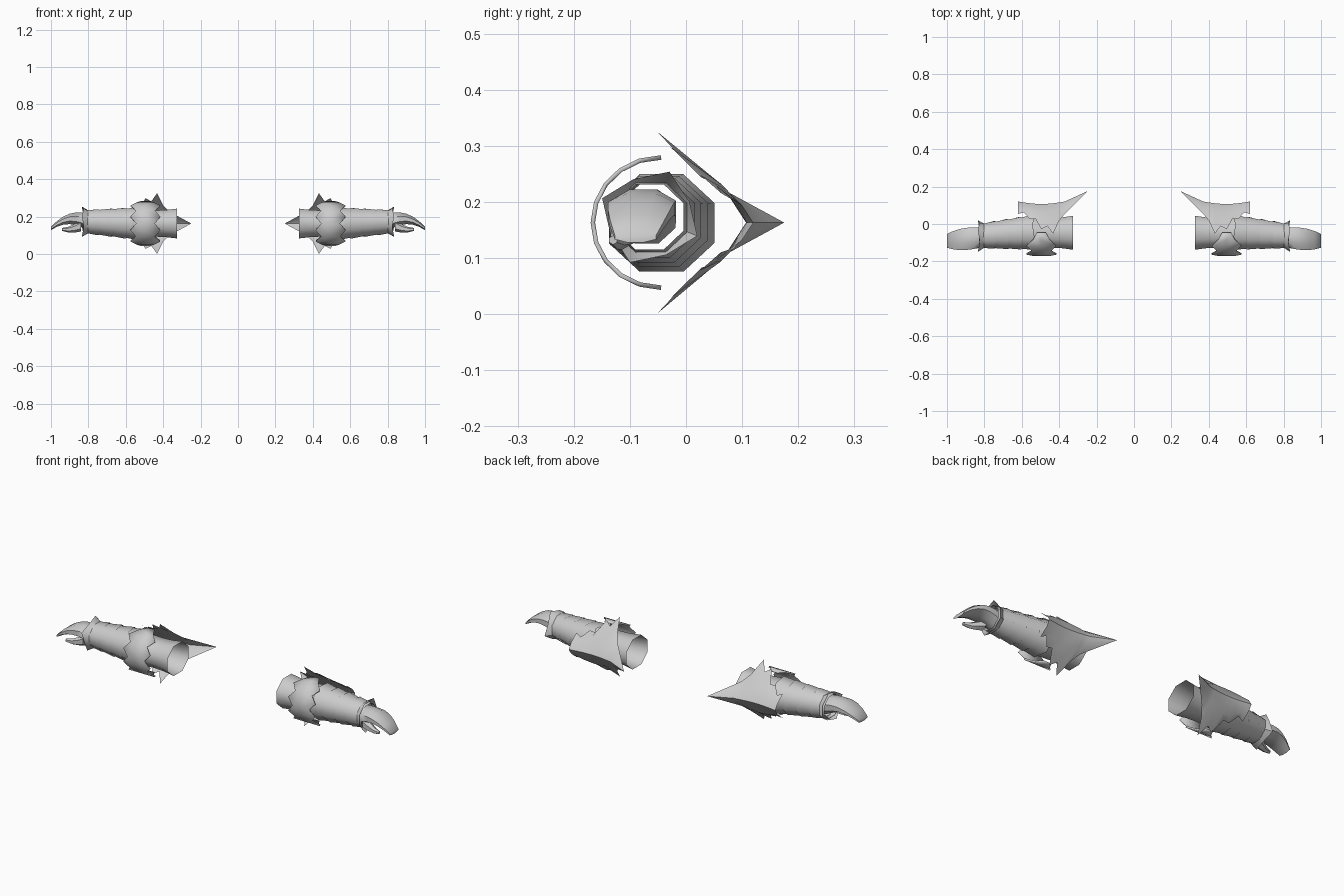
import bpy, bmesh, math
from mathutils import Vector

cube = bpy.data.objects.get("Cube")
if cube:
    bpy.data.objects.remove(cube, do_unlink=True)

shade = (0.6, 0.6, 0.6, 1)
grey = bpy.data.materials.new("plain_grey")
grey.use_nodes = True
grey.diffuse_color = shade
grey.node_tree.nodes["Principled BSDF"].inputs["Base Color"].default_value = shade

MID_Z = 0.163  # height of the arm axis


def finish(name, bm, thickness=0):
    """Turn a bmesh into a smooth part mirrored to both arms."""
    bmesh.ops.recalc_face_normals(bm, faces=bm.faces)
    mesh = bpy.data.meshes.new(name)
    bm.to_mesh(mesh)
    bm.free()
    mesh.materials.append(grey)
    for polygon in mesh.polygons:
        polygon.use_smooth = True
    mesh.set_sharp_from_angle(angle=math.radians(50))
    part = bpy.data.objects.new(name, mesh)
    bpy.context.collection.objects.link(part)
    if thickness:
        part.modifiers.new("thickness", 'SOLIDIFY').thickness = thickness
    part.modifiers.new("other_arm", 'MIRROR').use_mirror_merge = False


def skin(bm, rows, closed):
    """Bridge rows of points with quads."""
    grid = [[bm.verts.new(point) for point in row] for row in rows]
    count = len(grid[0])
    for near, far in zip(grid, grid[1:]):
        for i in range(count if closed else count - 1):
            j = (i + 1) % count
            bm.faces.new((near[i], near[j], far[j], far[i]))
    return grid


def tube(name, rings, caps=False):
    bm = bmesh.new()
    grid = skin(bm, rings, closed=True)
    if caps:
        bm.faces.new(grid[0])
        bm.faces.new(grid[-1])
    finish(name, bm)


def ring(x, y, z, width, height, sides=8, jag=0, flare=0):
    """Cross-section round the arm; jag and flare push out every other point."""
    points = []
    for i in range(sides):
        angle = math.tau * (i + 0.5) / sides
        size = 1 + flare * (i % 2)
        points.append((x + jag * (i % 2),
                       y + width * size * math.cos(angle),
                       z + height * size * math.sin(angle)))
    return points


def arm_ring(x, size=1, **options):
    """Cross-section that follows the taper of the forearm."""
    t = (x - 0.55) / 0.28
    return ring(x, -0.045 - 0.02 * t, MID_Z + 0.01 * t,
                size * (0.094 - 0.028 * t), size * (0.087 - 0.024 * t), **options)


def steps(count):
    return [i / count for i in range(count + 1)]


def bump(t):
    return math.sin(math.pi * t)


# Open upper sleeve, narrow in the middle
sleeve = []
for t in steps(4):
    radius = 0.086 + 0.012 * (2 * t - 1) ** 2
    sleeve.append(ring(0.327 + 0.24 * t, -0.047, MID_Z, radius, 0.88 * radius))
tube("upper_sleeve", sleeve)

# Overlapping forearm bands, each with a loose jagged rim
for i in range(4):
    start = 0.53 + 0.07 * i
    tube(f"forearm_band_{i + 1}", [
        arm_ring(start, size=1.06, jag=0.012),
        arm_ring(start + 0.045, size=1.04),
        arm_ring(start + 0.09)])

# Pointed flaring wrist cuff
tube("wrist_cuff", [arm_ring(0.8), arm_ring(0.825, size=1.15, jag=0.01, flare=0.2)])

# Mitten hand, flattening and curling down to the fingertips
hand = []
for t in steps(6):
    hand.append(ring(0.8 + 0.2 * t, -0.07 - 0.02 * t,
                     0.172 + 0.02 * bump(t) - 0.035 * t ** 3,
                     0.055 + 0.01 * bump(t) - 0.015 * t ** 4, 0.05 - 0.04 * t))
tube("hand", hand, caps=True)

# Thumb below the front edge of the hand
thumb = []
for t in steps(3):
    radius = 0.03 - 0.022 * t
    thumb.append(ring(0.84 + 0.1 * t, -0.105 - 0.025 * t,
                      0.15 - 0.02 * math.sin(2 * t), radius, radius, sides=6))
tube("thumb", thumb, caps=True)

# Elbow guard: a folded shell with toothed edges
shell = []
for i, t in enumerate(steps(8)):
    x = 0.62 - 0.25 * t
    ridge = 0.12 - 0.013 * bump(t)
    reach = 0.4 + 0.6 * bump(t * t)
    edge = 0.164 * reach * (0.75 if i % 2 else 1)
    fold = 0.03 + 0.04 * bump(t)
    shell.append([Vector((x, ridge - back, MID_Z + rise)) for back, rise in (
        (edge, -edge), (0.65 * fold, -fold), (0, 0), (0.65 * fold, fold), (edge, edge))])

# The shell narrows into a backward spike
tip = Vector((0.25, 0.175, MID_Z))
root = shell[-1]
for t in (0.5, 0.99):
    shell.append([point.lerp(tip, t) for point in root])
bm = bmesh.new()
skin(bm, shell, closed=False)
finish("elbow_guard", bm)

# Curved front plate with notched sides and narrow ends
plate = []
for i in range(-5, 6):
    angle = math.pi * i / 10
    half = (0.05 + 0.03 * (i % 2)) * (1 - 0.7 * (i / 5) ** 8)
    y = -0.045 - 0.125 * math.cos(angle)
    z = MID_Z + 0.12 * math.sin(angle)
    plate.append([(0.495 + side * half, y, z) for side in (-1, 0, 1)])
bm = bmesh.new()
skin(bm, plate, closed=False)
finish("front_plate", bm, thickness=0.008)
